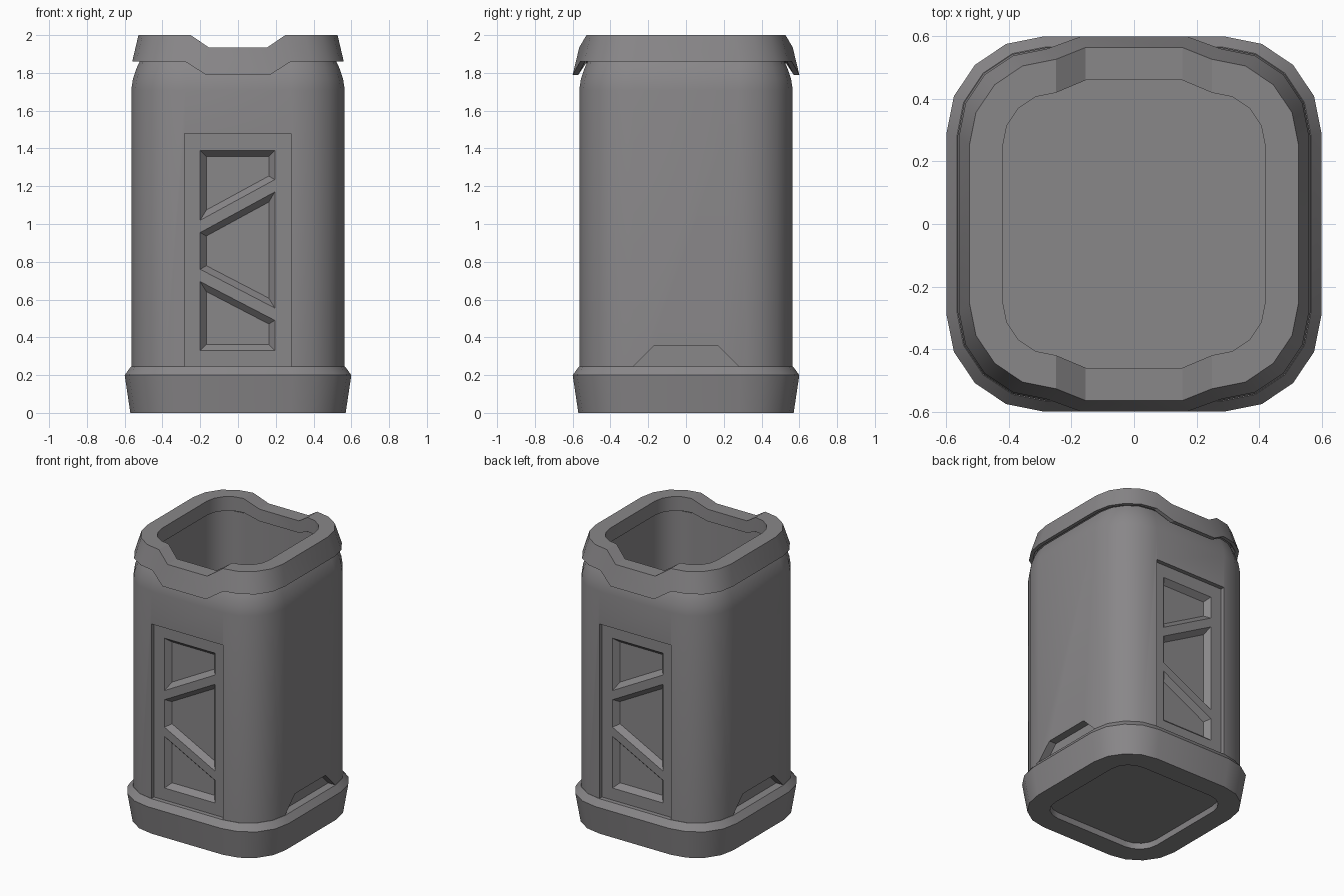
import bpy, bmesh
from math import sin, cos, pi, radians
from mathutils import Matrix, Vector

if "Cube" in bpy.data.objects:
    bpy.data.objects.remove(bpy.data.objects["Cube"])

grey = bpy.data.materials.new("warm grey metal")
grey.use_nodes = True
colour = (0.25, 0.242, 0.25, 1)
grey.diffuse_color = colour
grey.node_tree.nodes["Principled BSDF"].inputs["Base Color"].default_value = colour


def ring(half, z, flat=0.28, notch=None):
    """Rounded square; notch = (x, y, z) of extra points on front and back."""
    r = half - flat
    pts = []
    for q in range(4):
        turn = Matrix.Rotation(q * pi / 2, 3, 'Z')
        for i in range(5):
            a = i * pi / 8
            pts.append(turn @ Vector((flat + r * cos(a), flat + r * sin(a), z)))
        if notch and q in (0, 2):
            s = 1 if q == 0 else -1
            nx, ny, nz = notch
            pts += [Vector((s * nx, s * ny, nz)), Vector((-s * nx, s * ny, nz))]
    return pts


def loft(name, rings, closed=False):
    """Skin between rings; cap the ends, or join last to first."""
    bm = bmesh.new()
    loops = [[bm.verts.new(p) for p in pts] for pts in rings]
    pairs = list(zip(loops, loops[1:]))
    if closed:
        pairs.append((loops[-1], loops[0]))
    else:
        bm.faces.new(loops[0])
        bm.faces.new(loops[-1])
    for a, b in pairs:
        n = len(a)
        for i in range(n):
            j = (i + 1) % n
            bm.faces.new((a[i], a[j], b[j], b[i]))
    bmesh.ops.recalc_face_normals(bm, faces=bm.faces)
    mesh = bpy.data.meshes.new(name)
    bm.to_mesh(mesh)
    bm.free()
    ob = bpy.data.objects.new(name, mesh)
    bpy.context.collection.objects.link(ob)
    mesh.materials.append(grey)
    return ob


def activate(ob):
    bpy.ops.object.select_all(action='DESELECT')
    ob.select_set(True)
    bpy.context.view_layer.objects.active = ob


def inset(poly, d):
    """Move the sides of a clockwise polygon inward by d."""
    out = []
    for i, p in enumerate(poly):
        p = Vector(p)
        e1 = (p - Vector(poly[i - 1])).normalized()
        e2 = (Vector(poly[(i + 1) % len(poly)]) - p).normalized()
        n1, n2 = Vector((e1.y, -e1.x)), Vector((e2.y, -e2.x))
        out.append(p + (n1 + n2) * d / (1 + n1.dot(n2)))
    return out


def carve(target, poly, start, end, slope, angle):
    """Cut a pocket whose walls slope in between depths start and end."""
    turn = Matrix.Rotation(radians(angle), 3, 'Z')
    layers = [(poly, 0.7), (poly, start), (inset(poly, slope), end)]
    cutter = loft("cutter", [[turn @ Vector((x, -d, z)) for x, z in pl]
                             for pl, d in layers])
    cutter.hide_render = True
    mod = target.modifiers.new("cut", 'BOOLEAN')
    mod.object, mod.operation, mod.solver = cutter, 'DIFFERENCE', 'EXACT'
    activate(target)
    bpy.ops.object.modifier_apply(modifier=mod.name)
    bpy.data.objects.remove(cutter)


# Flared foot with a recessed underside
base = loft("base", [ring(0.42, 0.04), ring(0.425, 0), ring(0.57, 0),
                     ring(0.6, 0.2, 0.29), ring(0.567, 0.245)])

# Hollow body with rounded shoulder
body = loft("body", [ring(0.565, 0.2), ring(0.565, 1.71), ring(0.556, 1.77),
                     ring(0.535, 1.83), ring(0.515, 1.87), ring(0.47, 1.87),
                     ring(0.47, 0.27)])

# Sunken panels with three braced windows, front and back
panel = [(-0.283, 0.21), (-0.283, 1.48), (0.28, 1.48), (0.28, 0.21)]
windows = [
    [(-0.2, 1.02), (-0.2, 1.39), (0.195, 1.39), (0.195, 1.235)],
    [(-0.2, 0.76), (-0.2, 0.955), (0.195, 1.17), (0.195, 0.555)],
    [(-0.2, 0.33), (-0.2, 0.695), (0.195, 0.49), (0.195, 0.33)],
]
for angle in (0, 180):
    carve(body, panel, 0.55, 0.535, 0, angle)
    for window in windows:
        carve(body, window, 0.535, 0.498, 0.032, angle)

# Drain slots on both sides
slot = [(-0.325, 0.2), (-0.17, 0.355), (0.17, 0.355), (0.325, 0.2)]
for angle in (90, 270):
    carve(body, slot, 0.55, 0.51, 0, angle)

# Collar with a dipped spout at front and back
lid = loft("lid", [
    ring(0.42, 2, 0.25, (0.155, 0.46, 1.935)),
    ring(0.527, 2, 0.25, (0.155, 0.565, 1.935)),
    ring(0.56, 1.86, 0.28, (0.17, 0.6, 1.79)),
    ring(0.535, 1.86, 0.28, (0.17, 0.57, 1.79)),
    ring(0.51, 1.9, 0.28, (0.17, 0.53, 1.85)),
    ring(0.42, 1.9, 0.25, (0.155, 0.46, 1.85)),
], closed=True)

for ob in (base, body, lid):
    activate(ob)
    bpy.ops.object.shade_smooth_by_angle(angle=radians(30))
